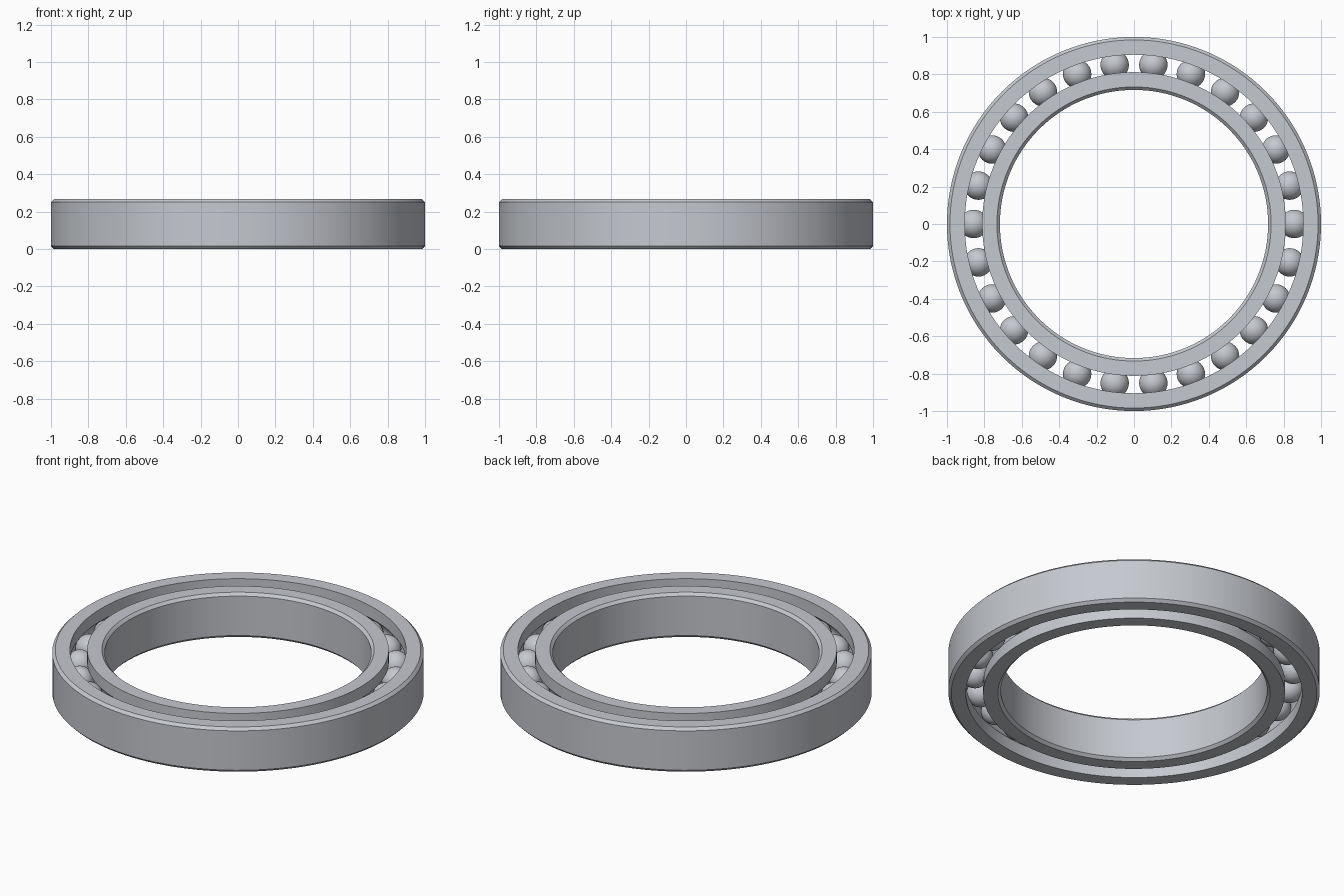
import bpy, bmesh
from math import cos, sin, pi, tau, asin, radians

HEIGHT = 0.266
MID = HEIGHT / 2
PITCH = 0.857        # radius of the circle through the ball centres
BALL_R = 0.076
GROOVE_R = 0.077
BALLS = 26
SEGMENTS = 128

old = bpy.data.objects.get("Cube")
if old:
    bpy.data.objects.remove(old, do_unlink=True)


def make_material(name, rgb):
    mat = bpy.data.materials.new(name)
    mat.use_nodes = True
    color = (*rgb, 1)
    mat.diffuse_color = color
    mat.node_tree.nodes["Principled BSDF"].inputs["Base Color"].default_value = color
    return mat


steel = make_material("polished steel", (0.56, 0.58, 0.62))


def finish(name, bm, angle):
    bmesh.ops.recalc_face_normals(bm, faces=bm.faces)
    mesh = bpy.data.meshes.new(name)
    bm.to_mesh(mesh)
    bm.free()
    mesh.materials.append(steel)
    obj = bpy.data.objects.new(name, mesh)
    bpy.context.collection.objects.link(obj)
    bpy.ops.object.select_all(action="DESELECT")
    obj.select_set(True)
    bpy.context.view_layer.objects.active = obj
    bpy.ops.object.shade_smooth_by_angle(angle=radians(angle))
    return obj


def race_profile(rim, land, chamfer=0.016, steps=12):
    """Closed section: chamfered rim on one side, ball groove on the other."""
    side = 1 if rim > land else -1
    edge = rim - side * chamfer
    points = [(land, 0), (edge, 0), (rim, chamfer),
              (rim, HEIGHT - chamfer), (edge, HEIGHT), (land, HEIGHT)]
    half = pi / 2 - asin(abs(land - PITCH) / GROOVE_R)
    for i in range(steps + 1):
        a = half * (1 - 2 * i / steps)
        points.append((PITCH + side * GROOVE_R * cos(a), MID + GROOVE_R * sin(a)))
    return points


def lathe(name, profile):
    bm = bmesh.new()
    rings = []
    for s in range(SEGMENTS):
        a = tau * s / SEGMENTS
        rings.append([bm.verts.new((r * cos(a), r * sin(a), z)) for r, z in profile])
    count = len(profile)
    for s, ring in enumerate(rings):
        following = rings[(s + 1) % SEGMENTS]
        for i in range(count):
            j = (i + 1) % count
            bm.faces.new((ring[i], following[i], following[j], ring[j]))
    return finish(name, bm, 25)


# Outer and inner races
lathe("outer_race", race_profile(1.0, 0.905))
lathe("inner_race", race_profile(0.717, 0.812))

# Balls, evenly spaced, sharing one mesh
bm = bmesh.new()
bmesh.ops.create_uvsphere(bm, u_segments=32, v_segments=20, radius=BALL_R)
first = finish("ball_1", bm, 60)
for i in range(BALLS):
    ball = first
    if i:
        ball = bpy.data.objects.new(f"ball_{i + 1}", first.data)
        bpy.context.collection.objects.link(ball)
    a = tau * i / BALLS
    ball.location = (PITCH * cos(a), PITCH * sin(a), MID)
